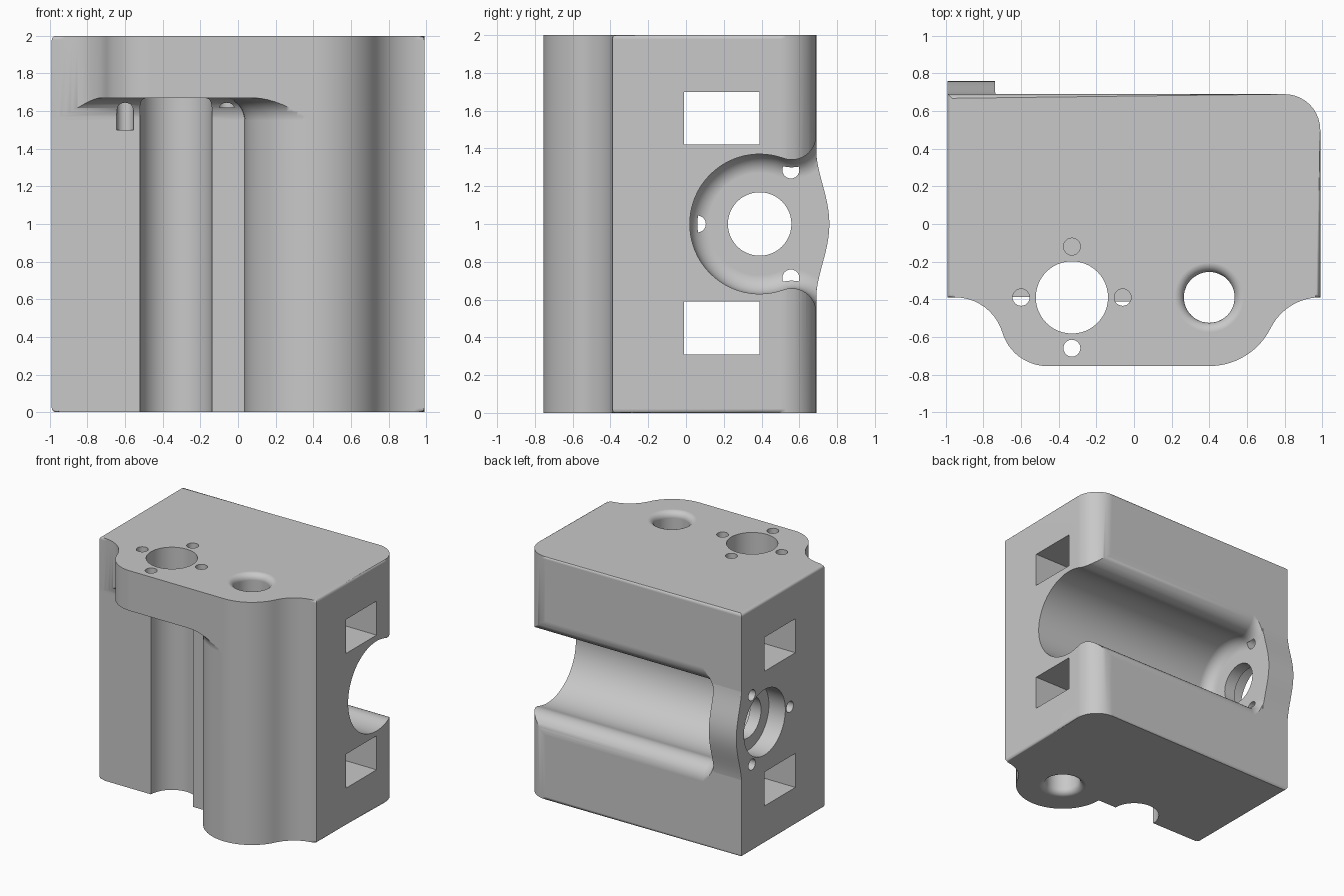
import bpy, bmesh
from math import sin, cos, pi, asin, atan2, sqrt

cube = bpy.data.objects.get("Cube")
if cube:
    bpy.data.objects.remove(cube, do_unlink=True)

grey = bpy.data.materials.new("plain_grey")
grey.use_nodes = True
GREY = (0.58, 0.58, 0.58, 1)
grey.diffuse_color = GREY
grey.node_tree.nodes["Principled BSDF"].inputs["Base Color"].default_value = GREY


def arc(cx, cy, r, a, b, n):
    return [(cx + r * cos(a + (b - a) * i / n), cy + r * sin(a + (b - a) * i / n))
            for i in range(n + 1)]


def along(axis, ring, d):
    """Place a 2D ring at distance d along x (ring is y,z) or z (ring is x,y)."""
    return [(d, u, v) if axis == "x" else (u, v, d) for u, v in ring]


def loft(name, rings, bevel=None):
    """Closed solid through matching rings; bevel = (width, edge test)."""
    bm = bmesh.new()
    rows = [[bm.verts.new(p) for p in ring] for ring in rings]
    n = len(rows[0])
    for a, b in zip(rows, rows[1:]):
        for i in range(n):
            j = (i + 1) % n
            bm.faces.new((a[i], a[j], b[j], b[i]))
    bm.faces.new(rows[0][::-1])
    bm.faces.new(rows[-1])
    if bevel:
        edges = [e for e in bm.edges if bevel[1](*[v.co for v in e.verts])]
        bmesh.ops.bevel(bm, geom=edges, offset=bevel[0], segments=3,
                        profile=0.5, affect="EDGES", clamp_overlap=False)
    bmesh.ops.recalc_face_normals(bm, faces=bm.faces)
    me = bpy.data.meshes.new(name)
    bm.to_mesh(me)
    bm.free()
    me.materials.append(grey)
    ob = bpy.data.objects.new(name, me)
    bpy.context.collection.objects.link(ob)
    return ob


def combine(target, tool, operation="DIFFERENCE"):
    tool.hide_render = True
    bpy.context.view_layer.objects.active = target
    m = target.modifiers.new("cut", "BOOLEAN")
    m.operation, m.object, m.solver = operation, tool, "EXACT"
    bpy.ops.object.modifier_apply(modifier=m.name)
    bpy.data.objects.remove(tool, do_unlink=True)


def bore(target, axis, u, v, stations, sides=48):
    """Cut a round hole; stations are (distance, radius) pairs."""
    rings = [along(axis, arc(u, v, r, 0, 2 * pi, sides)[:-1], d) for d, r in stations]
    combine(target, loft("bore_cutter", rings))


def fillet(r, n=8):
    """(advance, inset) pairs for a quarter-round end."""
    return [(r * sin(pi / 2 * i / n), r - r * cos(pi / 2 * i / n)) for i in range(n + 1)]


# Main block outline: flat sides, rounded back corner, swelling front
W, FACE, BACK, FRONT = 0.99, -0.39, 0.69, -0.755
BX, BR = 0.40, 0.365                       # front boss centre and radius
LX, LR = -0.46, 0.25                       # left shoulder centre and radius
LY = FRONT + LR


def blend(cx, cy, r, ex):
    """Radius and angle of a concave arc ending level with FACE at x = ex."""
    dx, k = ex - cx, FACE - cy
    R = (dx * dx + k * k - r * r) / (2 * (r + k))
    return R, atan2(FACE - R - cy, dx)


R1, a1 = blend(LX, LY, LR, -0.95)
R2, a2 = blend(BX, FACE, BR, W)
outline = [(-W, FACE)]
outline += arc(-0.95, FACE - R1, R1, pi / 2, a1 + pi, 10)
outline += arc(LX, LY, LR, a1 % (2 * pi), 1.5 * pi, 12)[1:]
outline += arc(BX, FACE, BR, 1.5 * pi, a2 % (2 * pi), 14)
outline += arc(W, FACE - R2, R2, a2 + pi, pi / 2, 12)[1:]
outline += arc(W - 0.19, BACK - 0.19, 0.19, 0, pi / 2, 10)
outline += [(-W, BACK)]
body = loft("machined_block", [along("z", outline, 0), along("z", outline, 2)],
            (0.022, lambda a, b: abs(a.z - b.z) < 1e-5))

# Swollen rim of the end wall
CY, CZ = 0.39, 1.0
bell = [(BACK - 0.003 + 0.036 * (1 + cos(pi * i / 14)), CZ + 0.42 * i / 14)
        for i in range(-14, 15)]
ring = [(0.5, CZ - 0.42)] + bell + [(0.5, CZ + 0.42)]
rim = loft("rim", [along("x", ring, -W), along("x", ring, -0.735)],
           (0.025, lambda a, b: abs(a.x - b.x) < 1e-5 and min(a.y, b.y) > 0.6))
combine(body, rim, "UNION")

# Recess under the front plate, rounded into the face and the boss
def recess(o):
    y, r = FACE + 0.002 - o, BR + o
    start = pi + asin((FACE - y) / r)
    return [(-1.2, y)] + arc(BX, FACE, r, start, 1.5 * pi, 20) + [(BX, -1.2), (-1.2, -1.2)]


PLATE, RF = 1.67, 0.12
rings = [along("z", recess(0), -0.1)]
rings += [along("z", recess(o), PLATE - RF + d) for d, o in fillet(RF)]
combine(body, loft("recess_cutter", rings))

# Back channel with flared lips and a rounded blind end
CR, LIP = 0.37, 0.13
LC, LZ = 0.17, sqrt((0.37 + 0.13) ** 2 - 0.17 ** 2)
TA = atan2(LZ, LC)


def channel(o):
    upper = arc(CY + LC, CZ + LZ, LIP + o, 2 * pi, TA + pi, 12)
    round_part = arc(CY, CZ, CR - o, TA, 2 * pi - TA, 48)[1:-1]
    lower = arc(CY + LC, CZ - LZ, LIP + o, pi - TA, 0, 12)
    return [(1.2, CZ + LZ)] + upper + round_part + lower + [(1.2, CZ - LZ)]


END, RC = -0.74, 0.1
rings = [along("x", channel(0), 1.2)]
rings += [along("x", channel(o), END + RC - d) for d, o in fillet(RC)]
combine(body, loft("channel_cutter", rings))

# Rectangular slots running right through the block
for z in (0.45, 1.56):
    slot = [(-0.01, z - 0.14), (0.39, z - 0.14), (0.39, z + 0.14), (-0.01, z + 0.14)]
    combine(body, loft("slot_cutter", [along("x", slot, -1.2), along("x", slot, 1.2)]))

# Bearing seat, shaft hole and three screw holes in the end wall
bore(body, "x", CY, CZ, [(-1.2, 0.27), (-0.84, 0.27)])
bore(body, "x", CY, CZ, [(-1.1, 0.168), (-0.6, 0.168)])
for k in range(3):
    a = pi / 3 + k * 2 * pi / 3
    bore(body, "x", CY + 0.33 * cos(a), CZ + 0.33 * sin(a),
         [(-1.2, 0.045), (-0.72, 0.045)], 24)

# Large vertical hole with four screw holes in the plate
HX = -0.33
bore(body, "z", HX, FACE, [(-0.1, 0.192), (2.1, 0.192)])
for dx, dy, depth in ((-0.27, 0, 1.5), (0.27, 0, 1.62), (0, -0.27, 1.6), (0, 0.27, 1.62)):
    bore(body, "z", HX + dx, FACE + dy, [(depth, 0.045), (2.1, 0.045)], 24)

# Rounded-mouth vertical hole through the boss
mouth = [(2 - 0.05 + d, 0.135 + o) for d, o in fillet(0.05, 6)]
stations = [(-0.1, 0.185)] + [(2 - z, r) for z, r in reversed(mouth)]
stations += mouth + [(2.1, 0.185)]
bore(body, "z", BX, FACE, stations)

# Shading
bpy.ops.object.select_all(action="DESELECT")
body.select_set(True)
bpy.context.view_layer.objects.active = body
bpy.ops.object.shade_smooth_by_angle(angle=0.6)
weighted = body.modifiers.new("even_shading", "WEIGHTED_NORMAL")
weighted.keep_sharp = True
